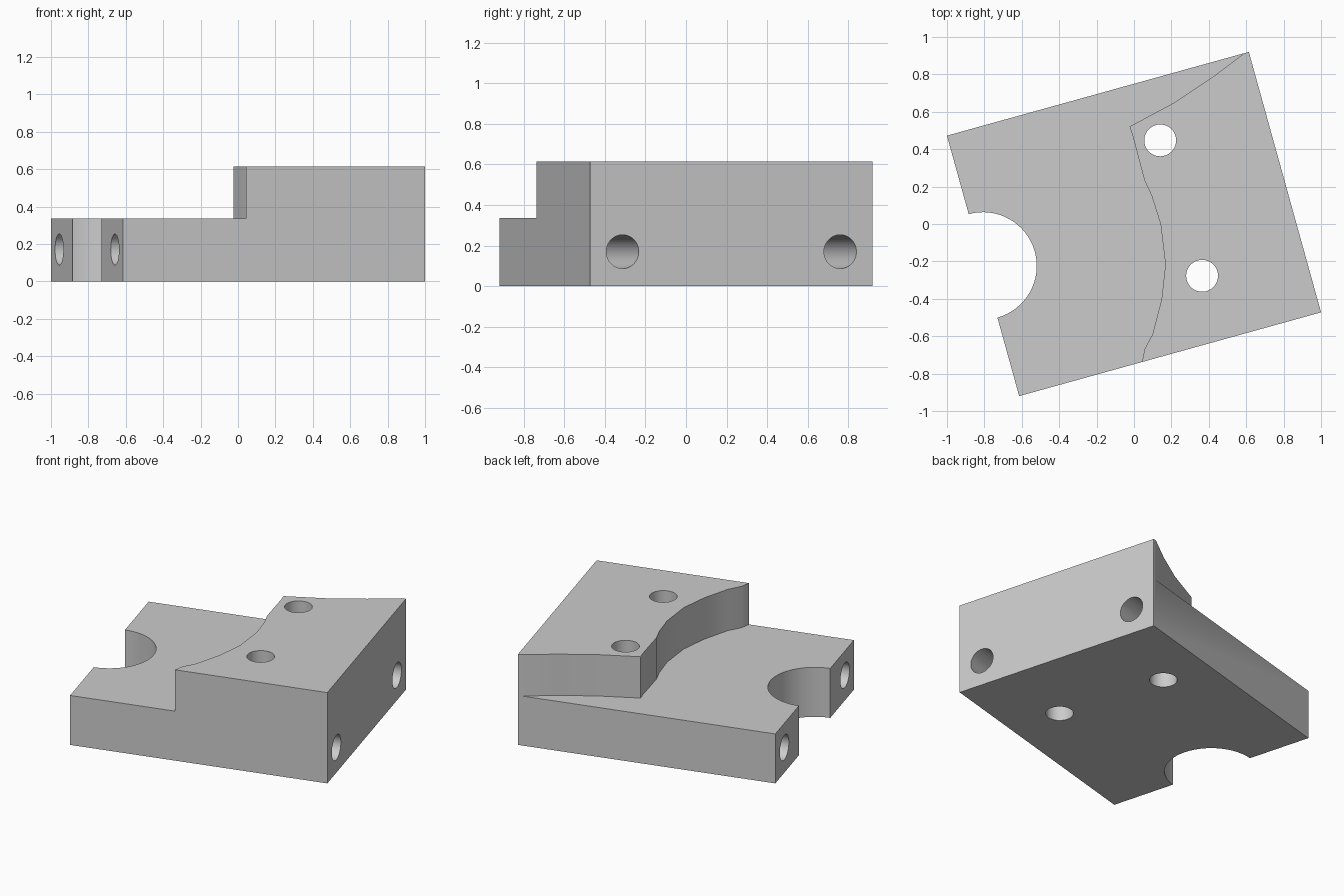
import bpy, bmesh, math
from mathutils import Matrix, Vector

if "Cube" in bpy.data.objects:
    bpy.data.objects.remove(bpy.data.objects["Cube"], do_unlink=True)

LENGTH, WIDTH, HEIGHT, STEP = 1.675, 1.445, 0.615, 0.335
TURN = Matrix.Rotation(math.radians(15.5), 4, 'Z')

grey = bpy.data.materials.new("machined grey")
grey.use_nodes = True
colour = (0.6, 0.6, 0.6, 1)
grey.diffuse_color = colour
grey.node_tree.nodes["Principled BSDF"].inputs["Base Color"].default_value = colour


def make_object(name, bm):
    bmesh.ops.recalc_face_normals(bm, faces=bm.faces)
    mesh = bpy.data.meshes.new(name)
    bm.to_mesh(mesh)
    bm.free()
    mesh.materials.append(grey)
    obj = bpy.data.objects.new(name, mesh)
    bpy.context.collection.objects.link(obj)
    return obj


def prism(name, outline, low, high):
    bm = bmesh.new()
    face = bm.faces.new([bm.verts.new((x, y, low)) for x, y in outline])
    top = bmesh.ops.extrude_face_region(bm, geom=[face])["geom"]
    verts = [v for v in top if isinstance(v, bmesh.types.BMVert)]
    bmesh.ops.translate(bm, verts=verts, vec=(0, 0, high - low))
    return make_object(name, bm)


def cylinder(name, radius, depth, matrix):
    bm = bmesh.new()
    bmesh.ops.create_cone(bm, cap_ends=True, segments=64, radius1=radius,
                          radius2=radius, depth=depth, matrix=matrix)
    return make_object(name, bm)


# Rotated rectangular block
corners = [TURN @ Vector((sx * LENGTH / 2, sy * WIDTH / 2, 0))
           for sx, sy in ((-1, -1), (1, -1), (1, 1), (-1, 1))]
block = prism("stepped_block", [c.xy for c in corners], 0, HEIGHT)

# Step cutter, following the curved wall between the two levels
wall = [(0.041, -0.76), (0.045, -0.73), (0.056, -0.67), (0.099, -0.59),
        (0.147, -0.404), (0.168, -0.217), (0.142, 0), (0.094, 0.152),
        (0.056, 0.233), (-0.008, 0.475), (-0.024, 0.521), (-0.003, 0.532),
        (0.217, 0.65), (0.42, 0.785), (0.612, 0.93)]
cutters = [prism("step_cutter", wall + [(0.5, 1.2), (-1.3, 1.2), (-1.3, -1.2), (0.04, -1.2)],
                 STEP, HEIGHT + 0.2)]

# Half-round notch in the low end
cutters.append(cylinder("notch_cutter", 0.287, 2,
                        TURN @ Matrix.Translation((-LENGTH / 2, 0, 0))))

# Two upright holes through the high level
for x, y in ((0.14, 0.447), (0.364, -0.277)):
    cutters.append(cylinder("upright_hole_cutter", 0.085, 2, Matrix.Translation((x, y, 0))))

# Two long bores running from end to end
for side in (-1, 1):
    place = Matrix.Translation((0, side * 0.557, 0.17)) @ Matrix.Rotation(math.pi / 2, 4, 'Y')
    cutters.append(cylinder("long_bore_cutter", 0.083, 3, TURN @ place))

# Apply the cuts
for cutter in cutters:
    mod = block.modifiers.new(cutter.name, 'BOOLEAN')
    mod.operation = 'DIFFERENCE'
    mod.solver = 'EXACT'
    mod.object = cutter
bpy.context.view_layer.update()
graph = bpy.context.evaluated_depsgraph_get()
result = bpy.data.meshes.new_from_object(block.evaluated_get(graph))
block.modifiers.clear()
block.data = result
for cutter in cutters:
    bpy.data.objects.remove(cutter, do_unlink=True)

# Smooth the round surfaces and keep the edges sharp
bpy.ops.object.select_all(action='DESELECT')
block.select_set(True)
bpy.context.view_layer.objects.active = block
bpy.ops.object.shade_smooth_by_angle(angle=math.radians(25))
